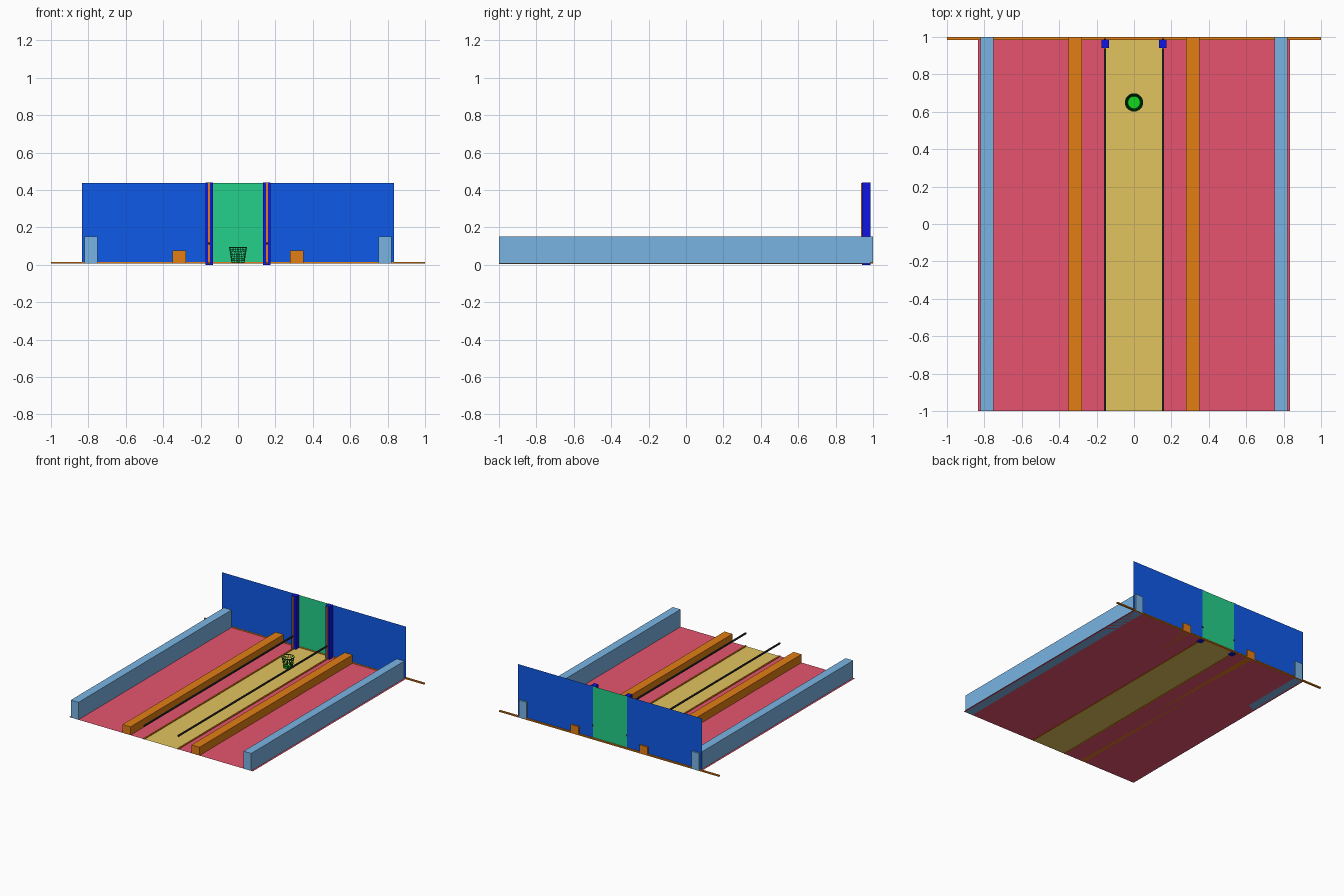
import bpy, bmesh
from math import cos, sin, tau

if "Cube" in bpy.data.objects:
    bpy.data.objects.remove(bpy.data.objects["Cube"])


def material(name, r, g, b):
    def lin(c):
        c /= 255
        return c / 12.92 if c <= 0.04045 else ((c + 0.055) / 1.055) ** 2.4
    m = bpy.data.materials.new(name)
    m.diffuse_color = (lin(r), lin(g), lin(b), 1)
    m.use_nodes = True
    m.node_tree.nodes["Principled BSDF"].inputs["Base Color"].default_value = m.diffuse_color
    return m


RED = material("red", 230, 84, 110)
YELLOW = material("yellow", 226, 196, 94)
ORANGE = material("orange", 226, 126, 20)
SKY = material("light_blue", 122, 180, 228)
BLUE = material("blue", 14, 90, 232)
NAVY = material("dark_blue", 16, 22, 226)
MINT = material("mint", 36, 208, 138)
BLACK = material("charcoal", 45, 45, 45)
GREEN = material("green", 18, 215, 30)
DARK_GREEN = material("dark_green", 10, 120, 25)


def add(name, bm, mat):
    me = bpy.data.meshes.new(name)
    bm.to_mesh(me)
    bm.free()
    me.materials.append(mat)
    ob = bpy.data.objects.new(name, me)
    bpy.context.collection.objects.link(ob)
    return ob


def quad(name, corners, mat):
    bm = bmesh.new()
    bm.faces.new([bm.verts.new(c) for c in corners])
    return add(name, bm, mat)


def box(name, x, y, z, mat):
    bm = bmesh.new()
    bmesh.ops.create_cube(bm, size=1)
    for v in bm.verts:
        v.co = [(a + b) / 2 + c * (b - a) for (a, b), c in zip((x, y, z), v.co)]
    return add(name, bm, mat)


def floor(name, x0, x1, mat):
    z = 0.007
    quad(name, [(x0, -1, z), (x1, -1, z), (x1, 1, z), (x0, 1, z)], mat)


def wall(name, x0, x1, mat):
    y, z0, z1 = 0.987, 0.007, 0.437
    quad(name, [(x0, y, z0), (x1, y, z0), (x1, y, z1), (x0, y, z1)], mat)


# Centre lane and centre panel of the back wall
floor("centre_lane", -0.155, 0.155, YELLOW)
wall("centre_panel", -0.155, 0.155, MINT)

# Parts repeated on both sides
for side, s in (("left", -1), ("right", 1)):
    def span(a, b):
        return tuple(sorted((s * a, s * b)))

    floor(side + "_floor", *span(0.155, 0.835), RED)
    wall(side + "_wall", *span(0.155, 0.835), BLUE)
    box(side + "_outer_block", span(0.75, 0.82), (-1, 1), (0.007, 0.15), SKY)
    box(side + "_inner_block", span(0.277, 0.35), (-1, 1), (0.007, 0.075), ORANGE)
    box(side + "_post", span(0.134, 0.174), (0.942, 0.986), (0.0, 0.44), NAVY)
    box(side + "_post_strip", span(0.149, 0.16), (0.936, 0.942), (0.005, 0.437), ORANGE)
    box(side + "_floor_strip", span(0.149, 0.16), (-1, 0.94), (0.005, 0.014), ORANGE)
    box(side + "_rail", span(0.149, 0.16), (-1, 0.991), (0.109, 0.12), BLACK)

# Skirting along the foot of the back wall
box("skirting", (-1, 1), (0.985, 1), (0.006, 0.016), ORANGE)

# Wire waste basket: tapered mesh side, solid base, round rim
CX, CY, Z0, Z1, R0, R1 = 0, 0.65, 0.01, 0.093, 0.033, 0.046
SEG, ROWS = 24, 7
bm = bmesh.new()
rings = []
for j in range(ROWS + 1):
    t = j / ROWS
    r = R0 + (R1 - R0) * t
    rings.append([bm.verts.new((CX + r * cos(tau * i / SEG), CY + r * sin(tau * i / SEG),
                                Z0 + (Z1 - Z0) * t)) for i in range(SEG)])
for a, b in zip(rings, rings[1:]):
    for i in range(SEG):
        k = (i + 1) % SEG
        bm.faces.new((a[i], a[k], b[k], b[i]))
basket = add("basket_mesh", bm, DARK_GREEN)
wire = basket.modifiers.new("wire", "WIREFRAME")
wire.thickness = 0.003

bm = bmesh.new()
bmesh.ops.create_cone(bm, cap_ends=True, segments=SEG, radius1=R0, radius2=R0, depth=0.004)
base = add("basket_base", bm, GREEN)
base.location = (CX, CY, Z0 + 0.001)

bpy.ops.mesh.primitive_torus_add(location=(CX, CY, Z1), major_radius=R1, minor_radius=0.003,
                                 major_segments=SEG, minor_segments=8)
rim = bpy.context.object
rim.name = "basket_rim"
rim.data.materials.append(DARK_GREEN)
bpy.ops.object.shade_smooth_by_angle()
